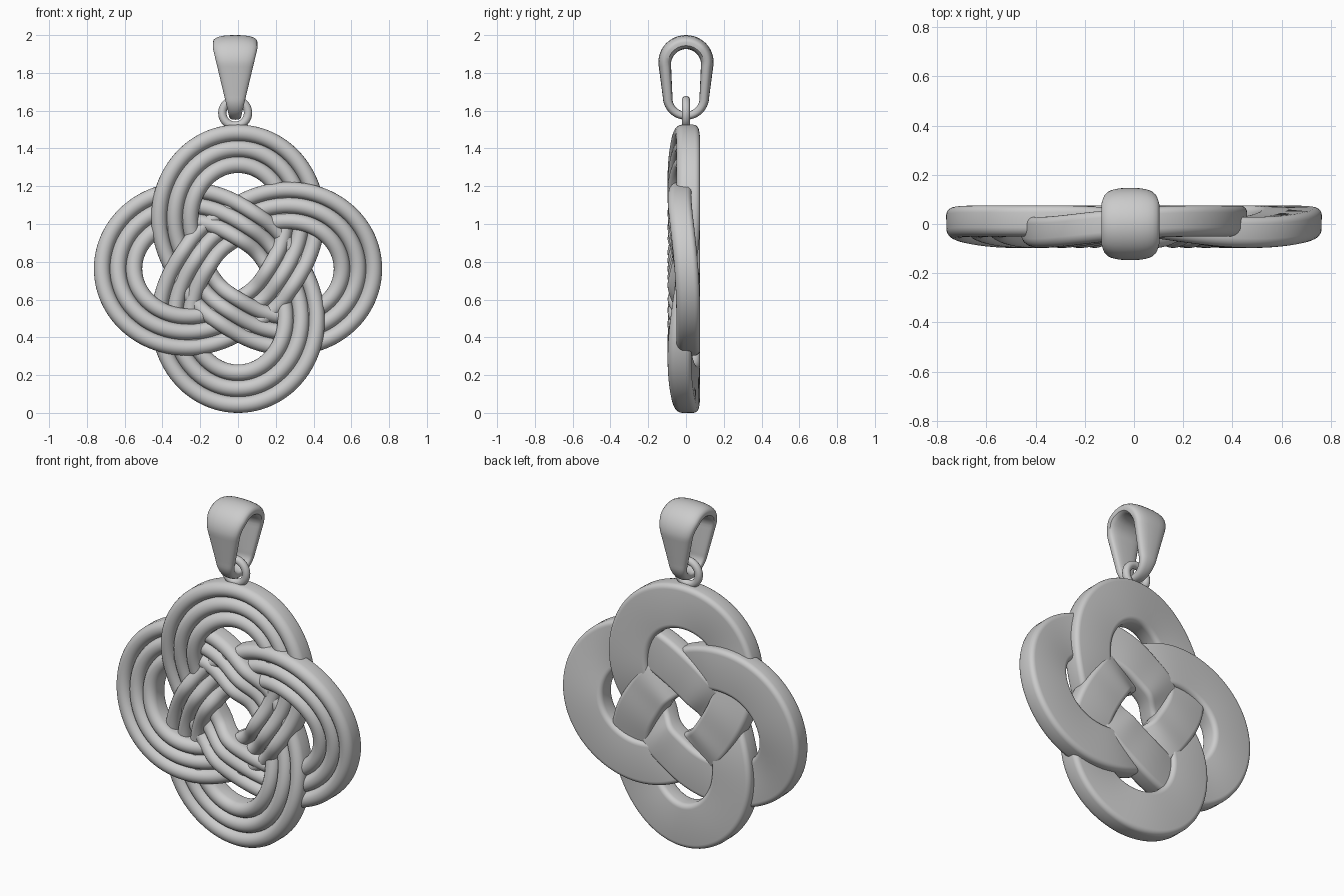
import bpy, bmesh
from math import sin, cos, pi, radians, copysign
from mathutils import Vector

cube = bpy.data.objects.get("Cube")
if cube:
    bpy.data.objects.remove(cube, do_unlink=True)

silver = bpy.data.materials.new("silver_grey")
silver.use_nodes = True
GREY = (0.6, 0.6, 0.6, 1)
silver.diffuse_color = GREY
silver.node_tree.nodes["Principled BSDF"].inputs["Base Color"].default_value = GREY


def finish(obj, name, angle=40):
    obj.name = name
    obj.data.materials.append(silver)
    bpy.ops.object.select_all(action="DESELECT")
    obj.select_set(True)
    bpy.context.view_layer.objects.active = obj
    bpy.ops.object.shade_smooth_by_angle(angle=radians(angle))


def closed_sweep(name, rings):
    """Skin a closed chain of closed cross-sections."""
    bm = bmesh.new()
    loops = [[bm.verts.new(p) for p in ring] for ring in rings]
    for a, b in zip(loops, loops[1:] + loops[:1]):
        for i in range(len(a)):
            bm.faces.new((a[i - 1], a[i], b[i], b[i - 1]))
    bmesh.ops.recalc_face_normals(bm, faces=bm.faces)
    mesh = bpy.data.meshes.new(name)
    bm.to_mesh(mesh)
    bm.free()
    obj = bpy.data.objects.new(name, mesh)
    bpy.context.collection.objects.link(obj)
    finish(obj, name)


# Band cross-section: three round ribs in front, flat back with soft corners
def band_section():
    pts = []
    for c in (-0.085, 0, 0.085):
        for k in range(11):
            a = pi * (0.96 - 0.92 * k / 10)
            pts.append((c + 0.043 * cos(a), 0.018 + 0.043 * sin(a)))
    for side in (1, -1):
        corner = []
        for k in range(6):
            a = pi / 2 * k / 5
            corner.append((side * (0.1 + 0.028 * cos(a)), -0.037 - 0.028 * sin(a)))
        pts += corner[::side]
    return pts


# Woven knot: one strand, four lobes, alternating over and under
CENTRE_Z = 0.763


def strand(phi):
    t = phi * 4 / 3
    r = 0.381 + 0.2125 * cos(t) + 0.0415 * cos(2 * t)
    weave = sin(2 * t)
    return Vector((-r * sin(phi), -0.023 * weave - 0.0133 * weave ** 2,
                   CENTRE_Z + r * cos(phi)))


section = band_section()
STEPS = 640
rings = []
for i in range(STEPS):
    phi = 6 * pi * i / STEPS
    p = strand(phi)
    tangent = strand(phi + 0.01) - strand(phi - 0.01)
    across = Vector((tangent.z, 0, -tangent.x)).normalized()
    width = 0.96 + 0.04 * cos(phi * 4 / 3)
    rings.append([p + across * u * width + Vector((0, -v, 0)) for u, v in section])
closed_sweep("woven_knot_band", rings)

# Jump ring joining knot and bail
RING_X = -0.015
bpy.ops.mesh.primitive_torus_add(major_radius=0.068, minor_radius=0.022,
                                 major_segments=48, minor_segments=16,
                                 location=(RING_X, 0, 1.588), rotation=(pi / 2, 0, 0))
finish(bpy.context.object, "jump_ring")


# Bail: tapered loop, wide over the top and narrow at the jump ring
def bail_path():
    top, low, r_top, r_low = 1.85, 1.67, 0.113, 0.097
    path = []
    for k in range(25):
        a = pi * k / 24
        path.append((r_top * cos(a), top + r_top * sin(a), a))
    for k in range(1, 10):
        f = k / 10
        path.append((-r_top + (r_top - r_low) * f, top + (low - top) * f, pi))
    for k in range(25):
        a = pi + pi * k / 24
        path.append((r_low * cos(a), low + r_low * sin(a), a))
    for k in range(1, 10):
        f = k / 10
        path.append((r_low + (r_top - r_low) * f, low + (top - low) * f, 2 * pi))
    return path


def power(v, e):
    return copysign(abs(v) ** e, v)


rings = []
for y, z, a in bail_path():
    f = min(1, max(0, (z - 1.57) / 0.36))
    half_width = 0.032 + 0.086 * f
    half_depth = 0.021 + 0.016 * f
    out = Vector((0, cos(a), sin(a)))
    ring = []
    for k in range(24):
        s = 2 * pi * k / 24
        depth = power(sin(s), 0.9 if sin(s) > 0 else 0.5) * half_depth
        ring.append(Vector((RING_X + power(cos(s), 0.75) * half_width, y, z)) + out * depth)
    rings.append(ring)
closed_sweep("bail_loop", rings)
